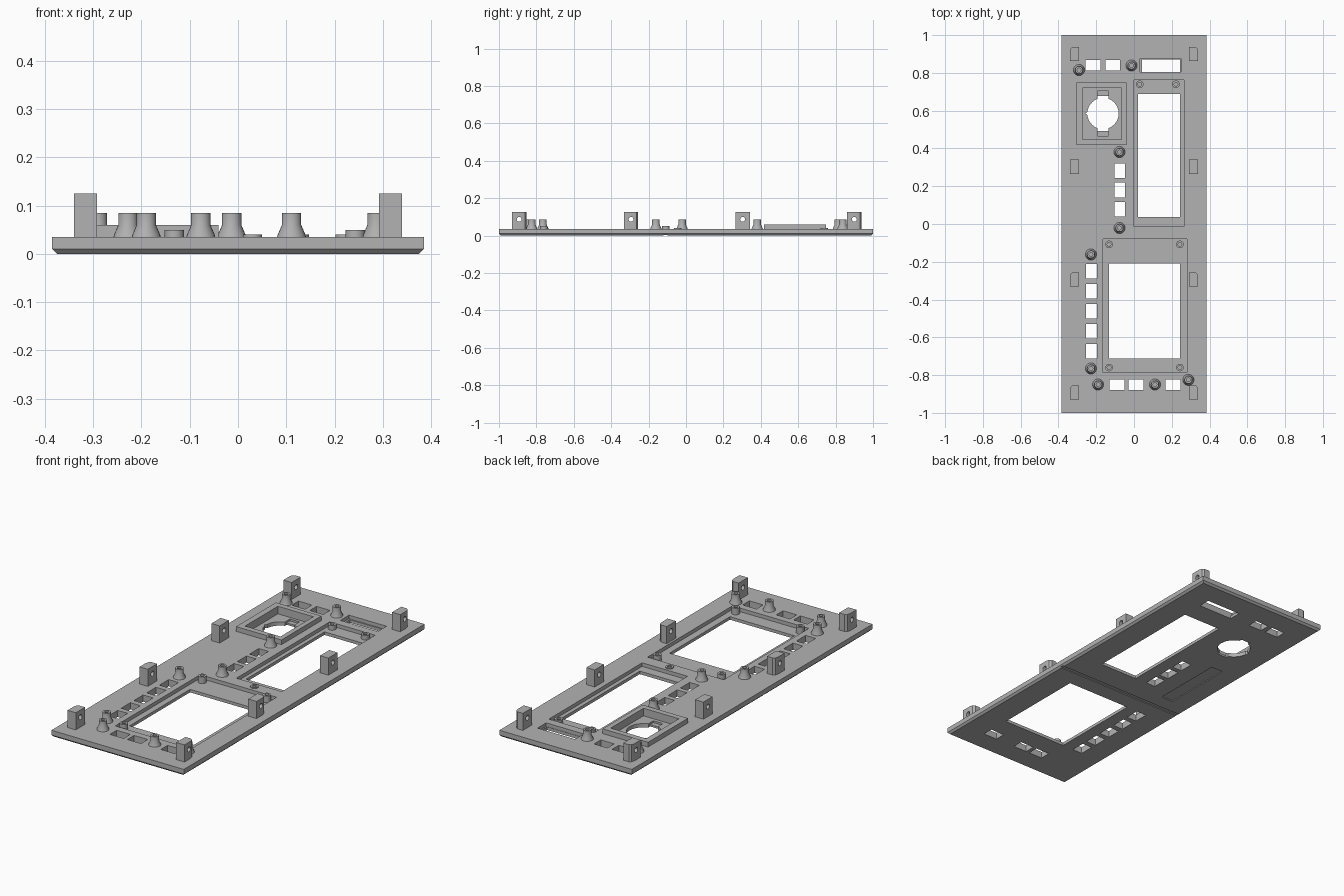
import bpy, bmesh, math
from mathutils import Matrix

if "Cube" in bpy.data.objects:
    bpy.data.objects.remove(bpy.data.objects["Cube"])

grey = bpy.data.materials.new("plain grey")
grey.use_nodes = True
grey.diffuse_color = (0.45, 0.45, 0.45, 1)
grey.node_tree.nodes["Principled BSDF"].inputs["Base Color"].default_value = (0.45, 0.45, 0.45, 1)

TOP = 0.035      # upper face of the panel
FLOOR = 0.016    # floor of the pockets


def finish(name, bm):
    bmesh.ops.recalc_face_normals(bm, faces=bm.faces)
    me = bpy.data.meshes.new(name)
    bm.to_mesh(me)
    bm.free()
    me.materials.append(grey)
    ob = bpy.data.objects.new(name, me)
    bpy.context.collection.objects.link(ob)
    return ob


def prism(name, pts, z0, z1):
    bm = bmesh.new()
    face = bm.faces.new([bm.verts.new((x, y, z0)) for x, y in pts])
    top = bmesh.ops.extrude_face_region(bm, geom=[face])["geom"]
    bmesh.ops.translate(bm, vec=(0, 0, z1 - z0),
                        verts=[v for v in top if isinstance(v, bmesh.types.BMVert)])
    return finish(name, bm)


def box(name, x0, x1, y0, y1, z0, z1):
    return prism(name, [(x0, y0), (x1, y0), (x1, y1), (x0, y1)], z0, z1)


def slot(cx, cy, w, h):
    return box("cutter", cx - w / 2, cx + w / 2, cy - h / 2, cy + h / 2, -0.1, 0.1)


def cylinder(x, y, z, r, depth, axis="Z"):
    bm = bmesh.new()
    rot = Matrix.Rotation(math.pi / 2, 4, "Y") if axis == "X" else Matrix()
    bmesh.ops.create_cone(bm, cap_ends=True, segments=32, radius1=r, radius2=r, depth=depth,
                          matrix=Matrix.Translation((x, y, z)) @ rot)
    return finish("cutter", bm)


def lathe(name, x, y, profile):
    # Spin a profile of (radius, height) points around a vertical axis
    bm = bmesh.new()
    vs = [bm.verts.new((r, 0, z)) for r, z in profile]
    es = [bm.edges.new(p) for p in zip(vs, vs[1:])]
    bmesh.ops.spin(bm, geom=vs + es, cent=(0, 0, 0), axis=(0, 0, 1), angle=math.tau, steps=24)
    bmesh.ops.remove_doubles(bm, verts=bm.verts, dist=1e-5)
    bmesh.ops.translate(bm, vec=(x, y, 0), verts=bm.verts)
    return smooth(finish(name, bm))


def smooth(ob):
    bpy.ops.object.select_all(action="DESELECT")
    ob.select_set(True)
    bpy.context.view_layer.objects.active = ob
    bpy.ops.object.shade_smooth_by_angle(angle=math.radians(30))
    return ob


def cut(target, cutters):
    for c in cutters:
        mod = target.modifiers.new("cut", "BOOLEAN")
        mod.operation, mod.solver, mod.object = "DIFFERENCE", "EXACT", c
        c.hide_render = True
    bpy.context.view_layer.update()
    dg = bpy.context.evaluated_depsgraph_get()
    mesh = bpy.data.meshes.new_from_object(target.evaluated_get(dg))
    target.modifiers.clear()
    target.data = mesh
    for c in cutters:
        bpy.data.objects.remove(c)


# Panel with a chamfered lower rim
panel = box("panel", -0.385, 0.385, -1, 1, 0, TOP)
bm = bmesh.new()
bm.from_mesh(panel.data)
rim = [e for e in bm.edges if all(v.co.z < 0.001 for v in e.verts)]
bmesh.ops.bevel(bm, geom=rim, offset=0.01, segments=1, affect="EDGES")
bm.to_mesh(panel.data)
bm.free()

# Pockets on the upper face
cutters = [
    box("cutter", -0.164, 0.28, -0.786, -0.08, FLOOR, 0.1),
    box("cutter", 0, 0.264, -0.013, 0.762, FLOOR, 0.1),
    box("cutter", 0.032, 0.25, 0.804, 0.876, FLOOR, 0.1),
    box("cutter", -0.272, -0.066, 0.447, 0.72, 0.02, 0.1),
    box("cutter", -0.192, -0.136, 0.465, 0.705, 0.01, 0.1),
]
# Large windows and long slot
cutters += [
    box("cutter", -0.132, 0.243, -0.712, -0.21, -0.1, 0.1),
    box("cutter", 0.021, 0.243, 0.037, 0.688, -0.1, 0.1),
    box("cutter", 0.042, 0.243, 0.806, 0.87, -0.1, 0.1),
]
# Round opening with key notches
cutters += [
    cylinder(-0.164, 0.585, 0, 0.083, 0.2),
    box("cutter", -0.192, -0.136, 0.492, 0.678, -0.1, 0.1),
    prism("cutter", [(-0.258, 0.585), (-0.23, 0.565), (-0.23, 0.605)], -0.1, 0.1),
]
# Rows of button holes
cutters += [slot(x, 0.84, 0.078, 0.056) for x in (-0.217, -0.112)]
cutters += [slot(x, -0.85, 0.08, 0.056) for x in (-0.09, 0.011, 0.206)]
cutters += [slot(-0.076, 0.077 + 0.103 * i, 0.056, 0.077) for i in range(3)]
cutters += [slot(-0.226, -0.25 - 0.106 * i, 0.058, 0.077) for i in range(5)]
# Underside: cross groove and shallow label pocket
cutters += [
    box("cutter", -0.5, 0.5, -0.12, -0.1, -0.1, 0.004),
    box("cutter", -0.27, -0.2, -0.02, 0.37, -0.1, 0.004),
]
cut(panel, cutters)
smooth(panel)

# Raised frame around the round opening
frame = box("raised_frame", -0.304, -0.04, 0.418, 0.749, 0.03, 0.06)
cut(frame, [box("cutter", -0.272, -0.066, 0.447, 0.72, 0, 0.1)])

# Flared screw standoffs
for x, y in [(-0.291, 0.815), (-0.013, 0.839), (-0.077, 0.381), (-0.077, -0.021), (-0.228, -0.161),
             (-0.228, -0.765), (-0.19, -0.85), (0.111, -0.85), (0.288, -0.825)]:
    lathe("standoff", x, y, [(0.03, 0.034), (0.029, 0.039), (0.02, 0.06), (0.02, 0.085),
                             (0.01, 0.085), (0.01, 0.04), (0, 0.04)])


# Small bosses in the window pockets
def boss(x, y, base, top):
    lathe("window_boss", x, y, [(0.02, base), (0.02, top), (0.01, top),
                                (0.01, base + 0.003), (0, base + 0.003)])


for x in (-0.132, 0.243):
    for y in (-0.108, -0.76):
        boss(x, y, FLOOR - 0.001, 0.05)
for x in (0.03, 0.222):
    boss(x, 0.74, FLOOR - 0.001, 0.04)
boss(0.127, -0.045, TOP - 0.005, 0.04)

# Mounting tabs along both sides, with a cross hole
for side in (-1, 1):
    for y in (0.9, 0.303, -0.294, -0.892):
        inner, outer, h, c = 0.292, 0.34, 0.038, 0.016
        pts = [(inner, y - h), (outer, y - h), (outer, y + h), (inner, y + h)]
        if y != 0.303:
            pts[2:3] = [(outer, y + h - 1.5 * c), (outer - 0.3 * c, y + h - 0.5 * c), (outer - c, y + h)]
        tab = prism("mounting_tab", [(side * px, py) for px, py in pts], TOP - 0.002, 0.125)
        cut(tab, [cylinder(side * 0.316, y, 0.087, 0.013, 0.2, "X")])
        smooth(tab)
